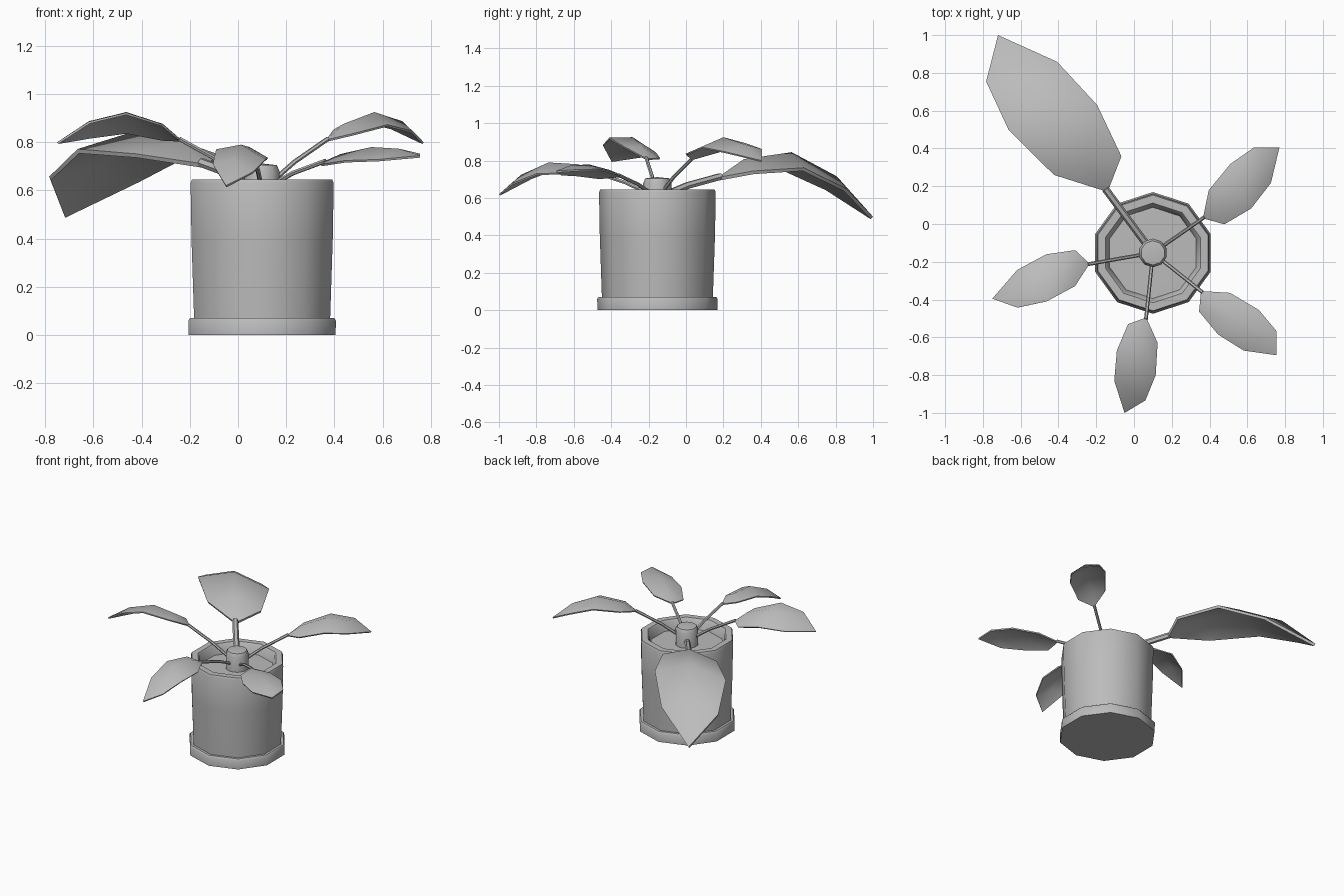
import bpy, bmesh, math
from mathutils import Vector

if "Cube" in bpy.data.objects:
    bpy.data.objects.remove(bpy.data.objects["Cube"])

AXIS = Vector((0.10, -0.153, 0))   # shared upright axis of pot, saucer and crown
SIDES = 10

grey = bpy.data.materials.new("plain grey")
grey.use_nodes = True
grey.diffuse_color = (0.5, 0.5, 0.5, 1)
grey.node_tree.nodes["Principled BSDF"].inputs["Base Color"].default_value = (0.5, 0.5, 0.5, 1)


def finish(name, bm, angle=45):
    """Turn a bmesh into a smooth-shaded object."""
    bmesh.ops.remove_doubles(bm, verts=bm.verts, dist=0.0005)
    bmesh.ops.recalc_face_normals(bm, faces=bm.faces)
    mesh = bpy.data.meshes.new(name)
    bm.to_mesh(mesh)
    bm.free()
    mesh.materials.append(grey)
    obj = bpy.data.objects.new(name, mesh)
    bpy.context.collection.objects.link(obj)
    bpy.ops.object.select_all(action='DESELECT')
    obj.select_set(True)
    bpy.context.view_layer.objects.active = obj
    bpy.ops.object.shade_smooth_by_angle(angle=math.radians(angle))
    return obj


def lathe(name, profile):
    """Revolve (radius, height) points around the axis, a corner facing back."""
    bm = bmesh.new()
    verts = [bm.verts.new(AXIS + Vector((0, r, z))) for r, z in profile]
    edges = [bm.edges.new(pair) for pair in zip(verts, verts[1:])]
    bmesh.ops.spin(bm, geom=verts + edges, cent=AXIS, axis=(0, 0, 1),
                   angle=math.tau, steps=SIDES)
    return finish(name, bm)


def tube(name, path, radius, sides=6):
    """Skin a thin tube along a path."""
    bm = bmesh.new()
    turn = (path[-1] - path[0]).to_track_quat('Z', 'Y')
    rings = []
    for p in path:
        rings.append([bm.verts.new(p + turn @ Vector((radius * math.cos(a), radius * math.sin(a), 0)))
                      for a in (math.tau * i / sides for i in range(sides))])
    for low, high in zip(rings, rings[1:]):
        for i in range(sides):
            j = (i + 1) % sides
            bm.faces.new((low[i], low[j], high[j], high[i]))
    bm.faces.new(rings[0])
    bm.faces.new(rings[-1])
    return finish(name, bm)


# Leaf rows: fraction along the midrib, width relative to the widest row
ROWS = ((0.17, 0.76), (0.48, 1.0), (0.77, 0.8))


def leaf(name, base, crest, tip, half, thickness):
    """Arched leaf with a raised midrib; half is the sideways vector at the widest row."""
    base, crest, tip, half = map(Vector, (base, crest, tip, half))
    t = ROWS[1][0]
    bend = ((crest - base) / t - (tip - base)) / (t - 1)
    slope = tip - base - bend
    drop = Vector((0, 0, 0.32 * half.length))
    bm = bmesh.new()
    start, end = bm.verts.new(base), bm.verts.new(tip)
    rows = []
    for t, w in ROWS:
        mid = base + slope * t + bend * t * t
        rows.append([bm.verts.new(p) for p in
                     (mid - (half + drop) * w, mid, mid + (half - drop) * w)])
    for s in (0, 1):
        bm.faces.new((start, rows[0][s + 1], rows[0][s]))
        bm.faces.new((end, rows[-1][s], rows[-1][s + 1]))
        for a, b in zip(rows, rows[1:]):
            bm.faces.new((a[s], a[s + 1], b[s + 1], b[s]))
    bmesh.ops.recalc_face_normals(bm, faces=bm.faces)
    if sum(f.normal.z for f in bm.faces) < 0:
        bmesh.ops.reverse_faces(bm, faces=bm.faces)
    bmesh.ops.solidify(bm, geom=bm.faces[:], thickness=thickness)
    finish(name + "_leaf", bm, 50)

    # Stem from the crown to the leaf base
    root = AXIS + Vector((0, 0, 0.60))
    middle = (root + base) / 2 + Vector((0, 0, 0.012))
    tube(name + "_stem", (root, middle, base + (crest - base) * 0.04), thickness * 1.1)


# Saucer, pot with soil, and the crown the stems grow from
lathe("saucer", ((0, 0), (0.32, 0), (0.322, 0.06), (0.314, 0.072), (0.28, 0.072)))
lathe("pot", ((0, 0.05), (0.296, 0.05), (0.308, 0.40), (0.312, 0.63), (0.306, 0.645),
              (0.264, 0.645), (0.256, 0.635), (0.24, 0.57)))
lathe("soil", ((0.245, 0.575), (0, 0.58)))
lathe("crown", ((0, 0.57), (0.076, 0.57), (0.076, 0.68), (0.064, 0.705), (0, 0.712)))

# Leaves: base, crest, tip, half width
leaf("back_right", (-0.14, 0.17, 0.71), (-0.43, 0.565, 0.845), (-0.72, 1.0, 0.50),
     (0.235, 0.065, -0.005), 0.018)
leaf("back_left", (0.365, 0.03, 0.81), (0.565, 0.20, 0.925), (0.77, 0.405, 0.80),
     (0.055, -0.118, -0.01), 0.009)
leaf("right", (-0.235, -0.21, 0.81), (-0.463, -0.285, 0.925), (-0.75, -0.395, 0.80),
     (0, -0.125, 0.04), 0.009)
leaf("front", (0.065, -0.495, 0.74), (0.012, -0.735, 0.79), (-0.05, -1.0, 0.62),
     (0.103, -0.065, -0.02), 0.009)
leaf("front_left", (0.355, -0.355, 0.72), (0.553, -0.52, 0.78), (0.755, -0.695, 0.745),
     (0.108, 0.065, 0.015), 0.009)
